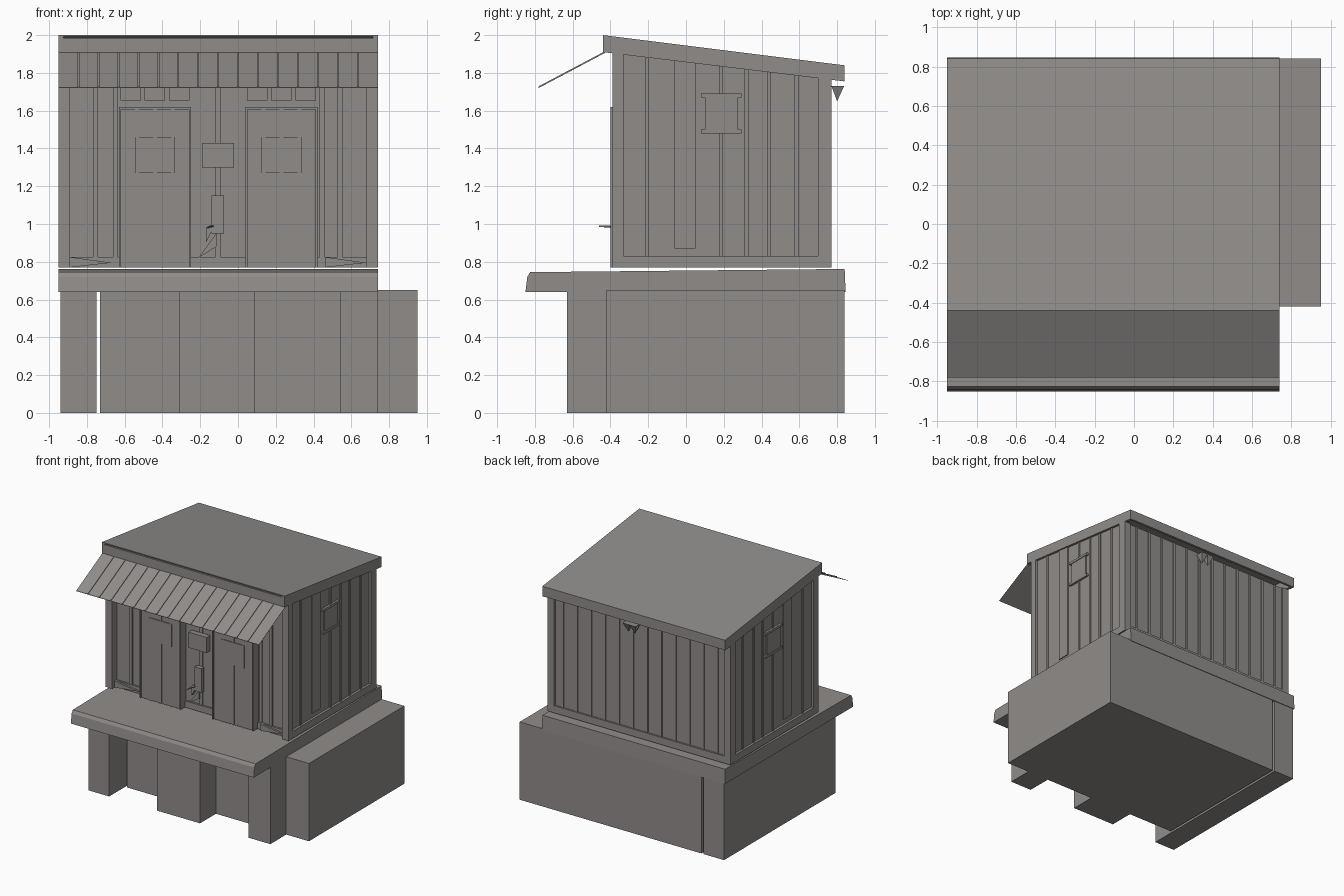
import bpy, bmesh
from mathutils import Vector

if "Cube" in bpy.data.objects:
    bpy.data.objects.remove(bpy.data.objects["Cube"])

grey = bpy.data.materials.new("weathered_grey")
COLOUR = (0.28, 0.265, 0.255, 1)
grey.use_nodes = True
grey.diffuse_color = COLOUR
grey.node_tree.nodes["Principled BSDF"].inputs["Base Color"].default_value = COLOUR

L, R = -0.95, 0.74            # outer faces of the shed
MID = (L + R) / 2
FLOOR = 0.77
WALL_F, WALL_B = -0.33, 0.755  # recessed front wall, back wall


def roof_z(y):
    return 2.0 - 0.125 * (y + 0.44)


def eave_z(y):
    return roof_z(y) - 0.09


def make(name, bm):
    bmesh.ops.recalc_face_normals(bm, faces=bm.faces)
    mesh = bpy.data.meshes.new(name)
    bm.to_mesh(mesh)
    bm.free()
    mesh.materials.append(grey)
    ob = bpy.data.objects.new(name, mesh)
    bpy.context.collection.objects.link(ob)
    return ob


def extrude(name, points, offset):
    """Solid made by sweeping a polygon along an offset."""
    bm = bmesh.new()
    face = bm.faces.new([bm.verts.new(p) for p in points])
    new = bmesh.ops.extrude_face_region(bm, geom=[face])["geom"]
    bmesh.ops.translate(bm, vec=Vector(offset),
                        verts=[v for v in new if isinstance(v, bmesh.types.BMVert)])
    return make(name, bm)


def side_prism(name, yz, x0, x1):
    return extrude(name, [(x0, y, z) for y, z in yz], (x1 - x0, 0, 0))


def box(name, x0, x1, y0, y1, z0, z1):
    return side_prism(name, [(y0, z0), (y1, z0), (y1, z1), (y0, z1)], x0, x1)


def under_roof(name, x0, x1, y0, y1, z0=FLOOR):
    """Upright piece whose top follows the roof slope."""
    return side_prism(name, [(y0, z0), (y1, z0), (y1, eave_z(y1) + 0.005),
                             (y0, eave_z(y0) + 0.005)], x0, x1)


# Foundation blocks and front piers
box("foundation", -0.73, 0.95, -0.42, 0.84, 0, 0.65)
box("foundation_strip", -0.94, -0.75, -0.63, 0.84, 0, 0.65)
for name, x0, x1 in (("middle_pier", -0.31, 0.09), ("left_pier", 0.54, 0.74)):
    box(name, x0, x1, -0.63, -0.42, 0, 0.645)

# Porch deck
side_prism("deck", [(-0.85, 0.64), (-0.84, 0.72), (-0.825, 0.745),
                    (0.84, 0.762), (0.845, 0.64)], L, R)

# Wall core and corner posts
under_roof("wall_core", L + 0.02, R - 0.02, WALL_F, WALL_B)
for side, x0, x1 in (("right", L, L + 0.06), ("left", R - 0.06, R)):
    under_roof("front_post_" + side, x0, x1, -0.39, -0.33)
    under_roof("back_post_" + side, x0, x1, 0.70, 0.77)
box("back_sill", L, R, 0.70, 0.77, FLOOR, 0.83)
box("front_sill", L + 0.06, R - 0.06, -0.345, -0.33, FLOOR, 0.825)

# Side walls: sill, battens, wide board and window
for side, wall, out in (("left", R - 0.02, 1), ("right", L + 0.02, -1)):
    def span(depth):
        return sorted((wall - 0.01 * out, wall + depth * out))
    box("sill_" + side, *span(0.02), -0.33, 0.70, FLOOR, 0.83)
    for y in (-0.205, 0.185, 0.32, 0.44, 0.585):
        under_roof("side_batten_" + side, *span(0.008), y - 0.01, y + 0.01, 0.83)
    under_roof("wide_board_" + side, *span(0.008), -0.06, 0.05, 0.87)
    box("window_" + side, *span(0.012), 0.10, 0.275, 1.50, 1.67)
    for z in (1.48, 1.67):
        box("window_rail_" + side, *span(0.018), 0.08, 0.295, z, z + 0.02)

# Back wall battens
for i in range(12):
    x = L + 0.13 * (i + 1)
    under_roof("back_batten", x - 0.01, x + 0.01, 0.745, 0.763, 0.83)

# Front wall battens
for x in (-0.755, -0.65, -0.105, 0.445, 0.54):
    under_roof("front_batten", x - 0.013, x + 0.013, WALL_F - 0.01, WALL_F + 0.01)

# Two projecting doors with window panel, strips and vents above
for x0 in (-0.63, 0.04):
    x1 = x0 + 0.38
    c = (x0 + x1) / 2
    box("door", x0, x1, -0.39, WALL_F, FLOOR, 1.61)
    for x in (x0, x1 - 0.01):
        box("door_edge", x, x + 0.01, -0.40, -0.39, FLOOR, 1.61)
    box("door_lintel", x0, x1, -0.40, WALL_F, 1.605, 1.62)
    box("door_window", c - 0.105, c + 0.105, -0.398, -0.39, 1.27, 1.46)
    for dx in (-0.095, 0, 0.095):
        box("door_strip", c + dx - 0.01, c + dx + 0.01, -0.395, -0.39, FLOOR, 1.605)
    for dx in (-0.128, 0, 0.128):
        box("vent_above_door", c + dx - 0.054, c + dx + 0.054, -0.345, WALL_F, 1.655, 1.73)

# Sign, hanging box and splinters between the doors
box("sign", -0.19, -0.02, -0.385, -0.34, 1.30, 1.43)
box("hanging_box", -0.14, -0.075, -0.375, -0.34, 0.95, 1.15)
extrude("splinter", [(-0.17, -0.37, 0.90), (-0.17, -0.37, 0.98), (-0.12, -0.37, 1.0)], (0, 0.03, 0))
extrude("splinter_tip", [(-0.15, -0.46, 0.985), (-0.17, -0.34, 0.975), (-0.12, -0.34, 0.985)], (0, 0, 0.006))
extrude("low_splinter", [(-0.21, -0.35, 0.82), (-0.115, -0.35, 0.95), (-0.115, -0.35, 0.88)], (0, 0.01, 0))
for x0, x1 in ((-0.89, -0.67), (0.46, 0.68)):
    extrude("floor_wedge", [(x0, -0.36, 0.825), (x1, -0.36, 0.795), (x0, -0.36, FLOOR)], (0, 0.02, 0))

# Roof sheet with a fascia ring
F, B = -0.44, 0.84
side_prism("roof_sheet", [(F, roof_z(F)), (B, roof_z(B)), (B, roof_z(B) - 0.008),
                          (F, roof_z(F) - 0.008)], L, R)
for side, x0, x1 in (("right", L, L + 0.025), ("left", R - 0.025, R)):
    side_prism("fascia_" + side, [(F, roof_z(F) - 0.004), (B, roof_z(B) - 0.004),
                                  (B, eave_z(B) + 0.005), (-0.38, eave_z(-0.38)),
                                  (F, eave_z(F))], x0, x1)
box("front_fascia", L, R, F, -0.385, 1.908, 1.984)
box("back_fascia", L, R, B - 0.02, B, 1.757, 1.834)

# Sloping awning with ribs
TOP, LOW = Vector((0, -0.43, 1.905)), Vector((0, -0.78, 1.72))


def awning_strip(name, x0, x1, lift):
    up = Vector((0, 0, lift))
    pts = [TOP, LOW, LOW + up, TOP + up]
    return side_prism(name, [(p.y, p.z) for p in pts], x0, x1)


awning_strip("awning", L, R, 0.003)
for i in range(1, 16):
    x = L + i * (R - L) / 16
    awning_strip("awning_rib", x - 0.005, x + 0.005, 0.009)

# Pointed bracket under the back eave
for x in (-0.09, -0.03):
    bm = bmesh.new()
    rim = [bm.verts.new(p) for p in ((x - 0.03, 0.77, 1.73), (x + 0.03, 0.77, 1.73),
                                     (x + 0.03, 0.837, 1.73), (x - 0.03, 0.837, 1.73))]
    tip = bm.verts.new((x, 0.80, 1.65))
    bm.faces.new(rim)
    for i in range(4):
        bm.faces.new((rim[i], rim[(i + 1) % 4], tip))
    make("eave_bracket", bm)
